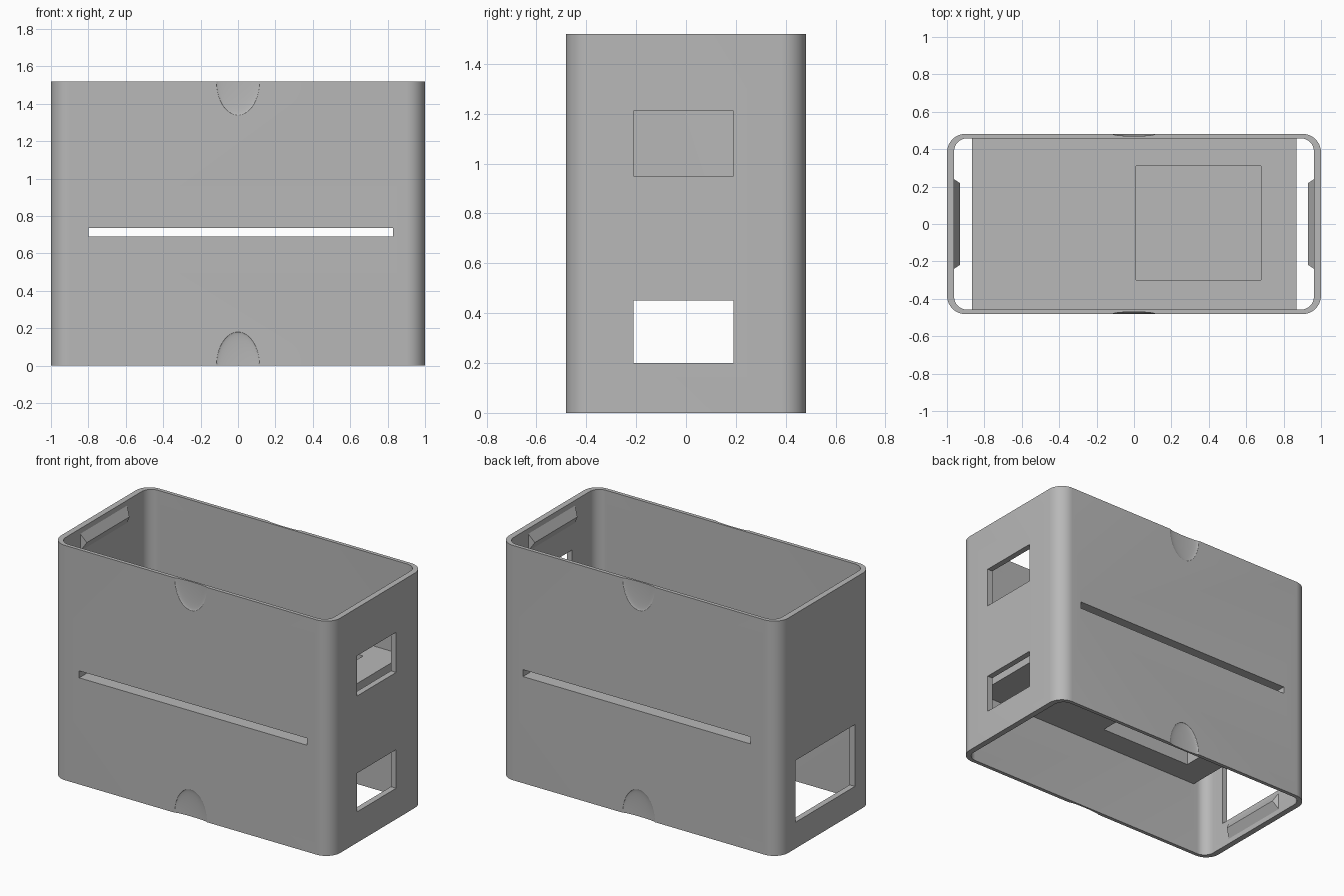
import bpy, bmesh
from math import pi, sin, cos
from mathutils import Vector

cube = bpy.data.objects.get("Cube")
if cube:
    bpy.data.objects.remove(cube, do_unlink=True)

H = 1.52      # overall height
HY = 0.482    # half depth

grey = bpy.data.materials.new("light_grey")
grey.use_nodes = True
COLOR = (0.48, 0.48, 0.48, 1)
grey.diffuse_color = COLOR
grey.node_tree.nodes["Principled BSDF"].inputs["Base Color"].default_value = COLOR


def make(name, bm):
    bmesh.ops.recalc_face_normals(bm, faces=bm.faces)
    me = bpy.data.meshes.new(name)
    bm.to_mesh(me)
    bm.free()
    me.materials.append(grey)
    ob = bpy.data.objects.new(name, me)
    bpy.context.collection.objects.link(ob)
    return ob


def box(name, x, y, z):
    """Box from (min, max) ranges on each axis."""
    bm = bmesh.new()
    bmesh.ops.create_cube(bm, size=1)
    for v in bm.verts:
        v.co = Vector([(a + b) / 2 + c * (b - a) for (a, b), c in zip((x, y, z), v.co)])
    return make(name, bm)


def rounded_prism(name, hx, hy, r, z0, z1, steps=12):
    """Vertical prism over a rounded rectangle."""
    bm = bmesh.new()
    ring = []
    for q, (sx, sy) in enumerate(((1, 1), (-1, 1), (-1, -1), (1, -1))):
        for i in range(steps + 1):
            a = (q + i / steps) * pi / 2
            ring.append(bm.verts.new((sx * (hx - r) + r * cos(a),
                                      sy * (hy - r) + r * sin(a), z0)))
    base = bm.faces.new(ring)
    out = bmesh.ops.extrude_face_region(bm, geom=[base])
    for g in out["geom"]:
        if isinstance(g, bmesh.types.BMVert):
            g.co.z = z1
    return make(name, bm)


def ellipsoid(name, center, radii):
    bm = bmesh.new()
    bmesh.ops.create_uvsphere(bm, u_segments=48, v_segments=32, radius=1)
    for v in bm.verts:
        v.co = Vector([c + r * k for c, r, k in zip(center, radii, v.co)])
    return make(name, bm)


def cut(target, cutters):
    for c in cutters:
        c.hide_render = True
        m = target.modifiers.new("cut", 'BOOLEAN')
        m.operation, m.solver, m.object = 'DIFFERENCE', 'EXACT', c
        bpy.context.view_layer.objects.active = target
        bpy.ops.object.modifier_apply(modifier=m.name)


def smooth(ob):
    bpy.ops.object.select_all(action='DESELECT')
    ob.select_set(True)
    bpy.context.view_layer.objects.active = ob
    bpy.ops.object.shade_smooth_by_angle(angle=pi / 6)


# Outer sleeve and central divider
sleeve = rounded_prism("sleeve", 1, HY, 0.1, 0, H)
divider = box("divider", (-0.865, 0.87), (-0.465, 0.465), (0.485, 0.925))

# Cutters: cavity, card slot, end windows, divider pockets, thumb dents
cavity = rounded_prism("cavity_cutter", 0.962, 0.458, 0.07, -0.1, H + 0.1)
slot = box("slot_cutter", (-0.8, 0.83), (-0.7, 0.7), (0.69, 0.735))
windows = [box("right_low_window_cutter", (0.9, 1.1), (-0.21, 0.19), (0.2, 0.45)),
           box("right_high_window_cutter", (0.9, 1.1), (-0.21, 0.19), (0.95, 1.21)),
           box("left_window_cutter", (-1.1, -0.9), (-0.3, 0.31), (0.17, 0.57))]
pockets = [box("upper_pocket_cutter", (0.01, 0.68), (-0.3, 0.31), (0.71, 1.1)),
           box("lower_pocket_cutter", (-0.68, -0.01), (-0.3, 0.31), (0.3, 0.71))]
dents = [ellipsoid("dent_cutter", (0, s * HY, z), (0.115, 0.012, 0.18))
         for s in (-1, 1) for z in (0, H)]

cut(sleeve, [cavity, slot] + windows + dents)
cut(divider, [slot] + pockets)
for c in [cavity, slot] + windows + pockets + dents:
    bpy.data.objects.remove(c, do_unlink=True)
smooth(sleeve)


# Wedge-shaped snap rails on the inside of both end walls
def snap_rail(name, side, zc):
    bm = bmesh.new()
    ends = []
    for s in (-1, 1):
        ends.append([bm.verts.new((side * x, s * y, zc + dz)) for x, y, dz in
                     ((0.97, 0.245, -0.07), (0.93, 0.218, 0), (0.97, 0.245, 0.07))])
    a, b = ends
    bm.faces.new(a)
    bm.faces.new(b)
    for i in range(3):
        j = (i + 1) % 3
        bm.faces.new((a[i], a[j], b[j], b[i]))
    make(name, bm)


for side, sname in ((-1, "right"), (1, "left")):
    for zc, zname in ((0.09, "lower"), (H - 0.09, "upper")):
        snap_rail(f"{sname}_{zname}_snap_rail", side, zc)
